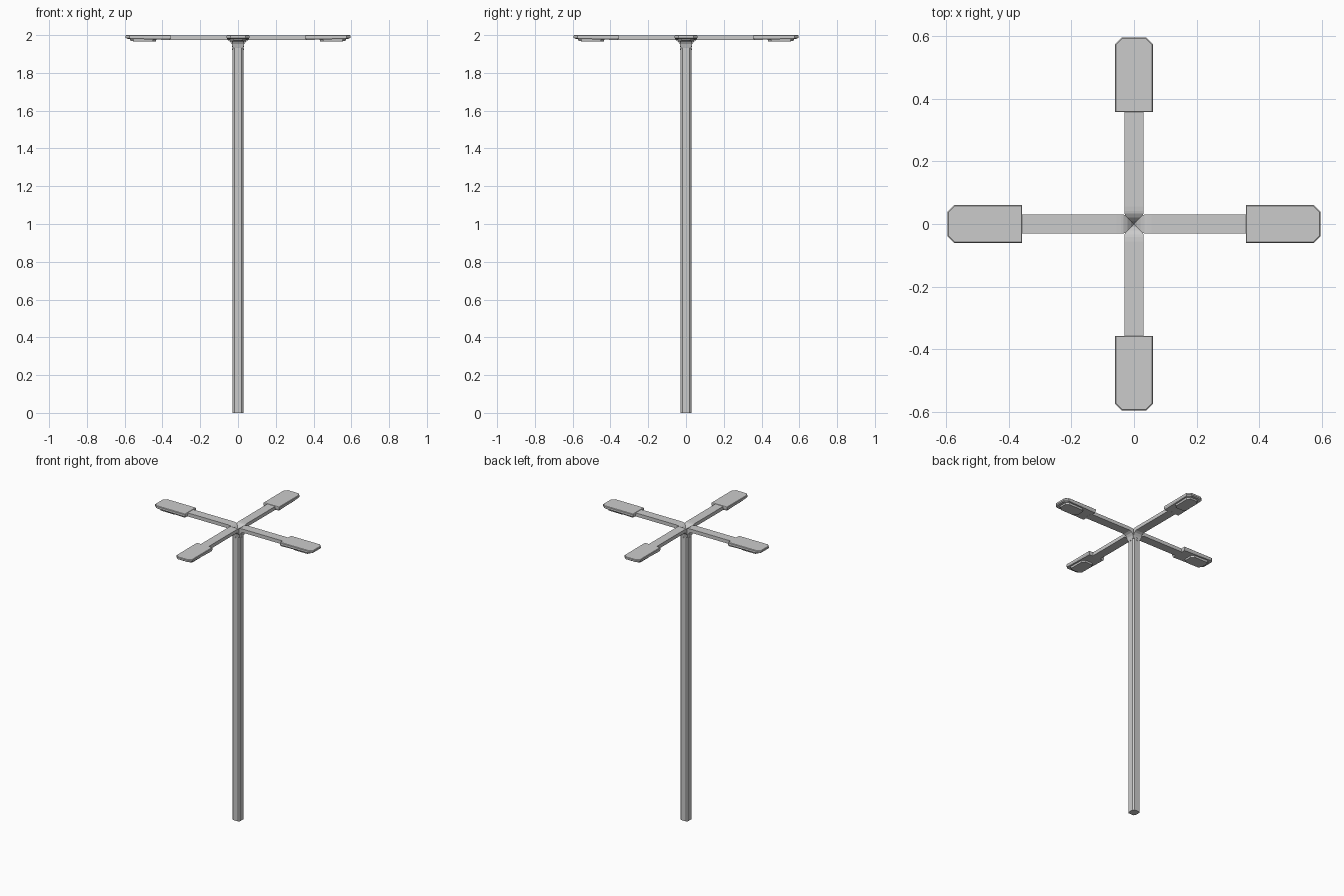
import bpy, bmesh, math
from mathutils import Matrix

if "Cube" in bpy.data.objects:
    bpy.data.objects.remove(bpy.data.objects["Cube"])


def finish(bm, name, angle=0):
    bmesh.ops.rotate(bm, verts=bm.verts, cent=(0, 0, 0),
                     matrix=Matrix.Rotation(angle, 3, 'Z'))
    bmesh.ops.recalc_face_normals(bm, faces=bm.faces)
    me = bpy.data.meshes.new(name)
    bm.to_mesh(me)
    bm.free()
    ob = bpy.data.objects.new(name, me)
    bpy.context.collection.objects.link(ob)
    return ob


def loft(rings):
    """Closed solid through rings of equal point count."""
    bm = bmesh.new()
    vs = [[bm.verts.new(p) for p in r] for r in rings]
    n = len(vs[0])
    for a, b in zip(vs, vs[1:]):
        for i in range(n):
            j = (i + 1) % n
            bm.faces.new((a[i], a[j], b[j], b[i]))
    bm.faces.new(vs[0])
    bm.faces.new(vs[-1])
    return bm


def plate(x0, x1, w, c0, c1, z):
    """Plan outline with chamfers c0 (inner) and c1 (outer); z(x) gives height."""
    pts = [(x0 + c0, -w), (x1 - c1, -w), (x1, -w + c1), (x1, w - c1),
           (x1 - c1, w), (x0 + c0, w), (x0, w - c0), (x0, -w + c0)]
    return [(x, y, z(x)) for x, y in pts]


# Pole: square with chamfered corners
h, c = 0.028, 0.009
pole = [(h, -h + c), (h, h - c), (h - c, h), (-h + c, h),
        (-h, h - c), (-h, -h + c), (-h + c, -h), (h - c, -h)]
finish(loft([[(x, y, z) for x, y in pole] for z in (0, 1.955)]), "pole")

# Arm sections: distance out, underside height, top height
sections = [(0.001, 1.93, 1.958), (0.010, 1.93, 1.976), (0.020, 1.93, 1.987),
            (0.028, 1.932, 1.992), (0.033, 1.952, 1.995), (0.042, 1.966, 1.997),
            (0.056, 1.974, 1.998), (0.37, 1.974, 1.998)]

for k in range(4):
    a = k * math.pi / 2
    # Mitred arm bending into the pole
    rings = []
    for x, lo, hi in sections:
        w = min(x, 0.03)
        rings.append([(x, -w, lo), (x, w, lo), (x, w, hi), (x, -w, hi)])
    finish(loft(rings), f"arm_{k}", a)

    # Lamp head, underside rising towards the tip
    bottom = lambda x: 1.974 + 0.007 * (x - 0.36) / 0.235
    head = loft([plate(0.36, 0.588, 0.055, 0.001, 0.02, bottom),
                 plate(0.357, 0.595, 0.06, 0.001, 0.02, lambda x: 1.986),
                 plate(0.357, 0.595, 0.06, 0.001, 0.02, lambda x: 1.997),
                 plate(0.359, 0.592, 0.057, 0.001, 0.02, lambda x: 2.0)])
    finish(head, f"lamp_head_{k}", a)

    # Lens panel below the head
    lens = loft([plate(0.43, 0.575, 0.045, 0.018, 0.018, lambda x: 1.984),
                 plate(0.435, 0.57, 0.042, 0.018, 0.018,
                       lambda x: 1.966 + 0.06 * max(0, x - 0.55) / 0.235)])
    finish(lens, f"lens_{k}", a)

    # Fixing bolts at the pole top
    for i, z in enumerate((1.925, 1.942)):
        bm = bmesh.new()
        m = Matrix.Translation((0.029, 0, z)) @ Matrix.Rotation(math.pi / 2, 4, 'Y')
        bmesh.ops.create_cone(bm, cap_ends=True, segments=8, radius1=0.004,
                              radius2=0.004, depth=0.005, matrix=m)
        finish(bm, f"bolt_{k}_{i}", a)
